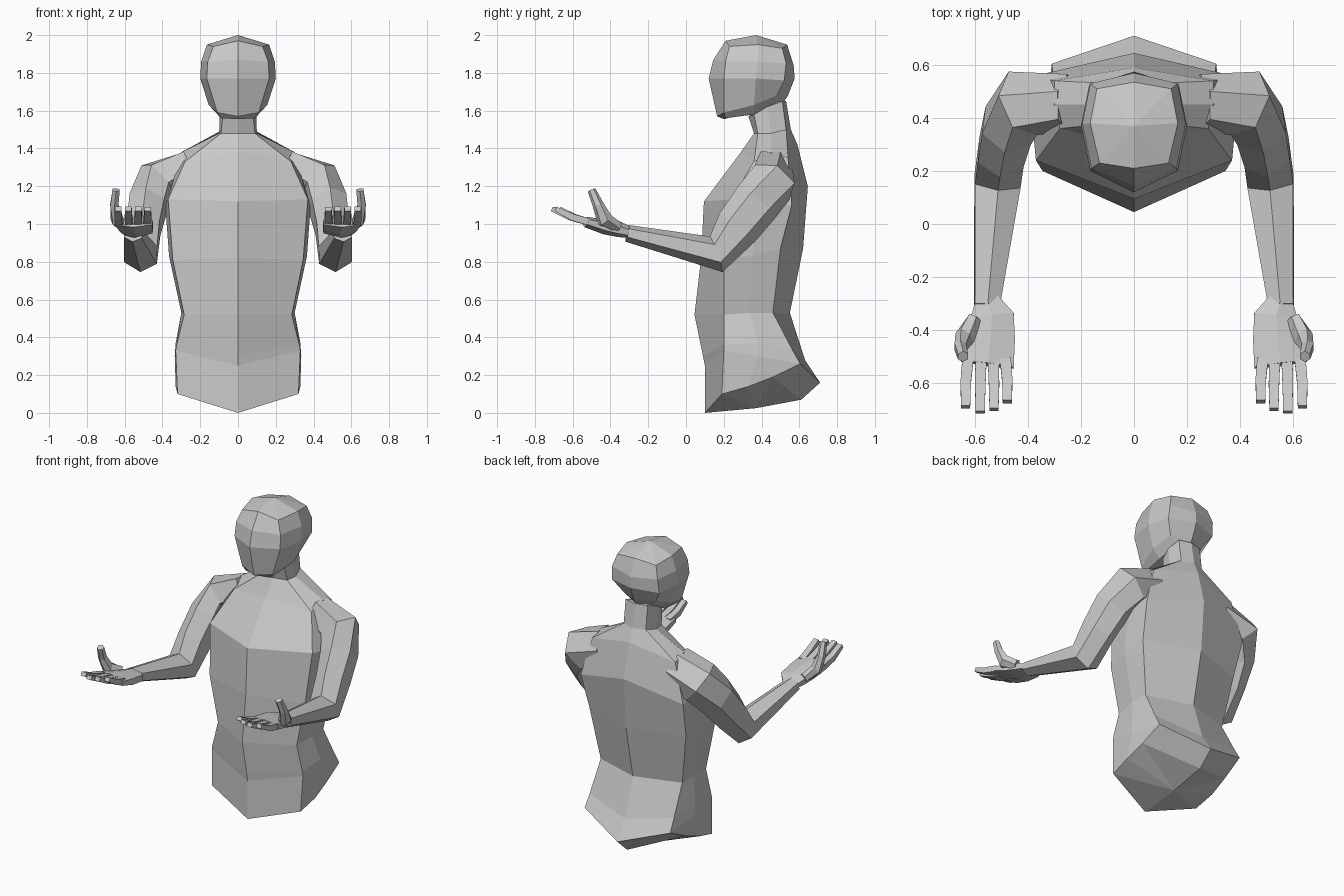
import bpy
import bmesh
import math
from mathutils import Vector

cube = bpy.data.objects.get("Cube")
if cube:
    bpy.data.objects.remove(cube, do_unlink=True)

grey = bpy.data.materials.new("plain grey")
grey.use_nodes = True
grey.diffuse_color = (0.58, 0.58, 0.58, 1)
grey.node_tree.nodes["Principled BSDF"].inputs["Base Color"].default_value = grey.diffuse_color


def finish(name, bm):
    """Turn a one-sided bmesh into a flat-shaded object mirrored across x."""
    mesh = bpy.data.meshes.new(name)
    bm.to_mesh(mesh)
    bm.free()
    mesh.materials.append(grey)
    obj = bpy.data.objects.new(name, mesh)
    bpy.context.collection.objects.link(obj)
    mirror = obj.modifiers.new("Mirror", 'MIRROR')
    mirror.use_axis[0] = True
    mirror.merge_threshold = 0.0005
    return obj


def half_loft(name, rings, bottom, top):
    """Skin half rings (front ridge, front corner, side, back corner, back ridge)."""
    bm = bmesh.new()
    rows = []
    for front, *sides, back in rings:
        points = [(0, *front), *sides, (0, *back)]
        rows.append([bm.verts.new(p) for p in points])
    for low, high in zip(rows, rows[1:]):
        for j in range(len(low) - 1):
            bm.faces.new((low[j], low[j + 1], high[j + 1], high[j]))
    base, crown = bm.verts.new((0, *bottom)), bm.verts.new((0, *top))
    for j in range(len(rows[0]) - 1):
        bm.faces.new((rows[0][j + 1], rows[0][j], base))
        bm.faces.new((rows[-1][j], rows[-1][j + 1], crown))
    return finish(name, bm)


def limb(name, stations, sides=6, up=(0, -0.5, 0.85)):
    """Skin a tapering tube; each station is centre, half width, half depth."""
    bm = bmesh.new()
    centres = [Vector(s[0]) for s in stations]
    rows = []
    for i, (_, wide, deep) in enumerate(stations):
        ahead = centres[min(i + 1, len(centres) - 1)] - centres[i]
        behind = centres[i] - centres[max(i - 1, 0)]
        along = (ahead.normalized() + behind.normalized()).normalized()
        depth = Vector(up) - along * along.dot(Vector(up))
        depth.normalize()
        width = depth.cross(along)
        row = []
        for k in range(sides):
            a = math.tau * (k + 0.5) / sides
            offset = width * wide * math.cos(a) + depth * deep * math.sin(a)
            row.append(bm.verts.new(centres[i] + offset))
        rows.append(row)
    for low, high in zip(rows, rows[1:]):
        for k in range(sides):
            n = (k + 1) % sides
            bm.faces.new((low[k], low[n], high[n], high[k]))
    bm.faces.new(rows[0])
    bm.faces.new(rows[-1])
    bmesh.ops.recalc_face_normals(bm, faces=bm.faces)
    return finish(name, bm)


# Torso and neck, from the pelvis up
half_loft("torso", [
    ((.10, 0), (.32, .19, .10), (.33, .33, .14), (.32, .46, .19), (.61, .07)),
    ((.10, .25), (.33, .2, .33), (.335, .38, .3), (.31, .605, .26), (.71, .16)),
    ((.09, .3), (.325, .2, .36), (.33, .38, .37), (.305, .56, .34), (.63, .28)),
    ((.045, .52), (.285, .2, .52), (.3, .34, .53), (.295, .46, .53), (.55, .53)),
    ((.08, .82), (.345, .2, .81), (.365, .35, .83), (.35, .5, .87), (.62, .87)),
    ((.095, 1.12), (.37, .24, 1.13), (.385, .4, 1.1), (.37, .56, 1.1), (.645, 1.2)),
    ((.29, 1.38), (.28, .36, 1.33), (.3, .45, 1.38), (.3, .54, 1.35), (.59, 1.42)),
    ((.36, 1.48), (.09, .38, 1.48), (.1, .45, 1.48), (.08, .53, 1.5), (.555, 1.5)),
    ((.33, 1.57), (.08, .36, 1.58), (.095, .43, 1.62), (.08, .51, 1.65), (.53, 1.65)),
], bottom=(.37, .025), top=(.43, 1.64))

# Head, from the jaw up
half_loft("head", [
    ((.2, 1.555), (.09, .21, 1.56), (.1, .36, 1.58), (.07, .47, 1.64), (.52, 1.65)),
    ((.165, 1.57), (.11, .2, 1.59), (.155, .36, 1.63), (.12, .48, 1.68), (.54, 1.68)),
    ((.12, 1.77), (.165, .2, 1.77), (.2, .37, 1.77), (.17, .52, 1.76), (.575, 1.77)),
    ((.145, 1.87), (.16, .21, 1.86), (.195, .38, 1.86), (.165, .53, 1.85), (.57, 1.84)),
    ((.21, 1.97), (.13, .23, 1.94), (.165, .38, 1.95), (.14, .51, 1.93), (.535, 1.95)),
], bottom=(.38, 1.6), top=(.37, 2))

# Arms, from the shoulder to the wrist
limb("arms", [
    ((.25, .46, 1.29), .1, .12),
    ((.42, .455, 1.22), .13, .135),
    ((.475, .37, 1.11), .11, .13),
    ((.5, .27, .98), .1, .12),
    ((.515, .16, .84), .1, .1),
    ((.555, -.31, .95), .055, .045),
])

# Palms, facing upward
limb("palms", [
    ((.555, -.29, .955), .055, .03),
    ((.535, -.35, .97), .095, .04),
    ((.54, -.43, .985), .105, .04),
    ((.553, -.53, 1.01), .115, .028),
], up=(0, 0, 1))

# Fingers, from the little finger to the index finger
fingers = {
    "little": (.478, -.67),
    "ring": (.528, -.7),
    "middle": (.58, -.71),
    "index": (.635, -.69),
}
for label, (x, tip) in fingers.items():
    root = -.51
    limb(label + "_fingers", [
        ((x * .9 + .055, root, 1.01), .03, .026),
        ((x, (root + tip) / 2, 1.035), .028, .025),
        ((x, tip, 1.08), .024, .018),
    ], sides=4, up=(0, 0, 1))

# Thumbs, rising from the outer edge of the palm
limb("thumbs", [
    ((.6, -.36, .985), .03, .035),
    ((.64, -.43, 1.02), .035, .045),
    ((.655, -.465, 1.1), .025, .03),
    ((.645, -.5, 1.18), .022, .022),
], up=(0, -1, 0))
